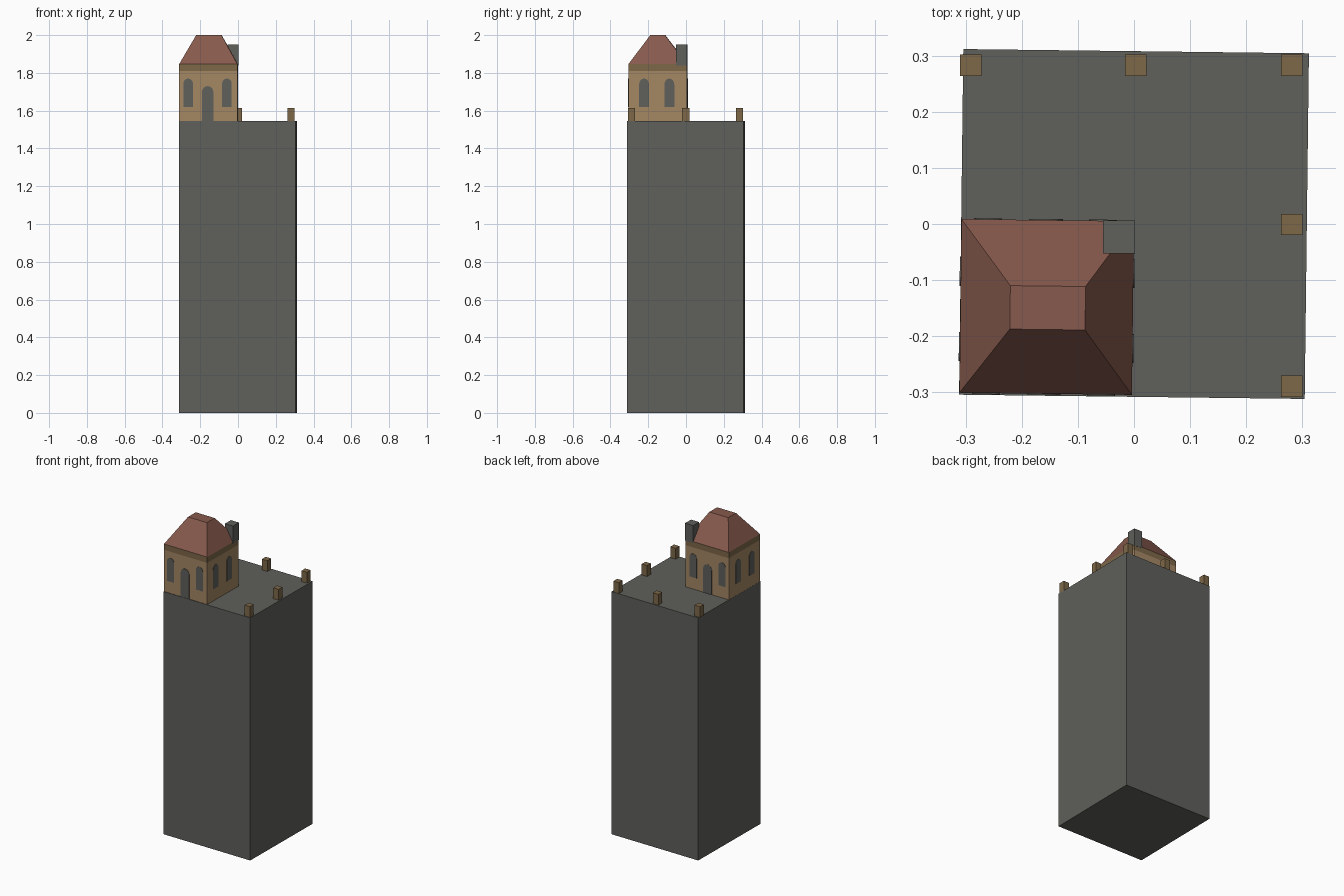
import bpy, math

if "Cube" in bpy.data.objects:
    bpy.data.objects.remove(bpy.data.objects["Cube"])

TURN = math.radians(-0.7)   # whole building is turned very slightly
BASE = 1.545                # top of the tower block


def mat(name, col):
    m = bpy.data.materials.new(name)
    m.diffuse_color = (*col, 1)
    m.use_nodes = True
    m.node_tree.nodes["Principled BSDF"].inputs["Base Color"].default_value = m.diffuse_color
    return m


GREY = mat("grey stone", (0.115, 0.118, 0.105))
TAN = mat("tan wall", (0.376, 0.242, 0.127))
BROWN = mat("brown trim", (0.205, 0.136, 0.065))
RED = mat("red roof", (0.242, 0.102, 0.074))


def mesh(name, verts, faces, m, turn=TURN):
    me = bpy.data.meshes.new(name)
    me.from_pydata(verts, [], faces)
    me.materials.append(m)
    ob = bpy.data.objects.new(name, me)
    ob.rotation_euler.z = turn
    bpy.context.collection.objects.link(ob)
    return ob


def frustum(name, lo, hi, z0, z1, m, turn=TURN):
    """Block between two rectangles (x0, x1, y0, y1) at heights z0 and z1."""
    v = []
    for (x0, x1, y0, y1), z in ((lo, z0), (hi, z1)):
        v += [(x0, y0, z), (x1, y0, z), (x1, y1, z), (x0, y1, z)]
    f = [(3, 2, 1, 0), (4, 5, 6, 7)]
    f += [(i, (i + 1) % 4, (i + 1) % 4 + 4, i + 4) for i in range(4)]
    return mesh(name, v, f, m, turn)


# Tower block
H = 0.308
frustum("tower_block", (-H, H, -H, H), (-H, H, -H, H), 0, BASE, GREY)

# Corner house: walls, trim band, hipped roof, chimney
X0, X1, Y0, Y1 = house = (-0.3075, 0.0, -0.3045, 0.005)
frustum("house_walls", house, house, BASE, 1.81, TAN)
frustum("house_trim", house, house, 1.81, 1.847, BROWN)
frustum("house_roof", house, (-0.219, -0.085, -0.190, -0.1125), 1.847, 2.0, RED)
stack = (-0.055, 0.002, -0.053, 0.006)
frustum("chimney", stack, stack, 1.838, 1.95, GREY)


def arch_plate(name, side, centre, width, z0, z1, rise):
    """Thin arched plate on a house wall; side is front, back, left or right."""
    n, w = 8, width / 2
    prof = [(-w, z0), (w, z0)]
    prof += [(w * math.cos(math.pi * i / n), z1 - rise + rise * math.sin(math.pi * i / n))
             for i in range(n + 1)]
    place = {
        "front": lambda u, z, d: (centre + u, Y0 - d, z),
        "back": lambda u, z, d: (centre - u, Y1 + d, z),
        "right": lambda u, z, d: (X1 + d, centre + u, z),
        "left": lambda u, z, d: (X0 - d, centre - u, z),
    }[side]
    k = len(prof)
    v = [place(u, z, d) for d in (-0.001, 0.002) for u, z in prof]
    f = [tuple(range(k))[::-1], tuple(range(k, 2 * k))]
    f += [(i, (i + 1) % k, (i + 1) % k + k, i + k) for i in range(k)]
    mesh(name, v, f, GREY)


# Windows on all four walls, doors at front and back
for side in ("front", "back"):
    for i, x in enumerate((-0.26, -0.055)):
        arch_plate(f"{side}_window_{i + 1}", side, x, 0.05, 1.62, 1.77, 0.025)
    arch_plate(f"{side}_door", side, -0.157, 0.06, BASE, 1.73, 0.03)
for side in ("left", "right"):
    for i, y in enumerate((-0.222, -0.088)):
        arch_plate(f"{side}_window_{i + 1}", side, y, 0.052, 1.62, 1.77, 0.03)

# Roof-edge posts
P = 0.019
for i, (x, y) in enumerate([(-0.291, 0.283), (0.003, 0.283), (0.281, 0.283),
                            (0.281, -0.001), (0.281, -0.289)]):
    r = (x - P, x + P, y - P, y + P)
    frustum(f"post_{i + 1}", r, r, BASE, 1.614, BROWN, 0)
